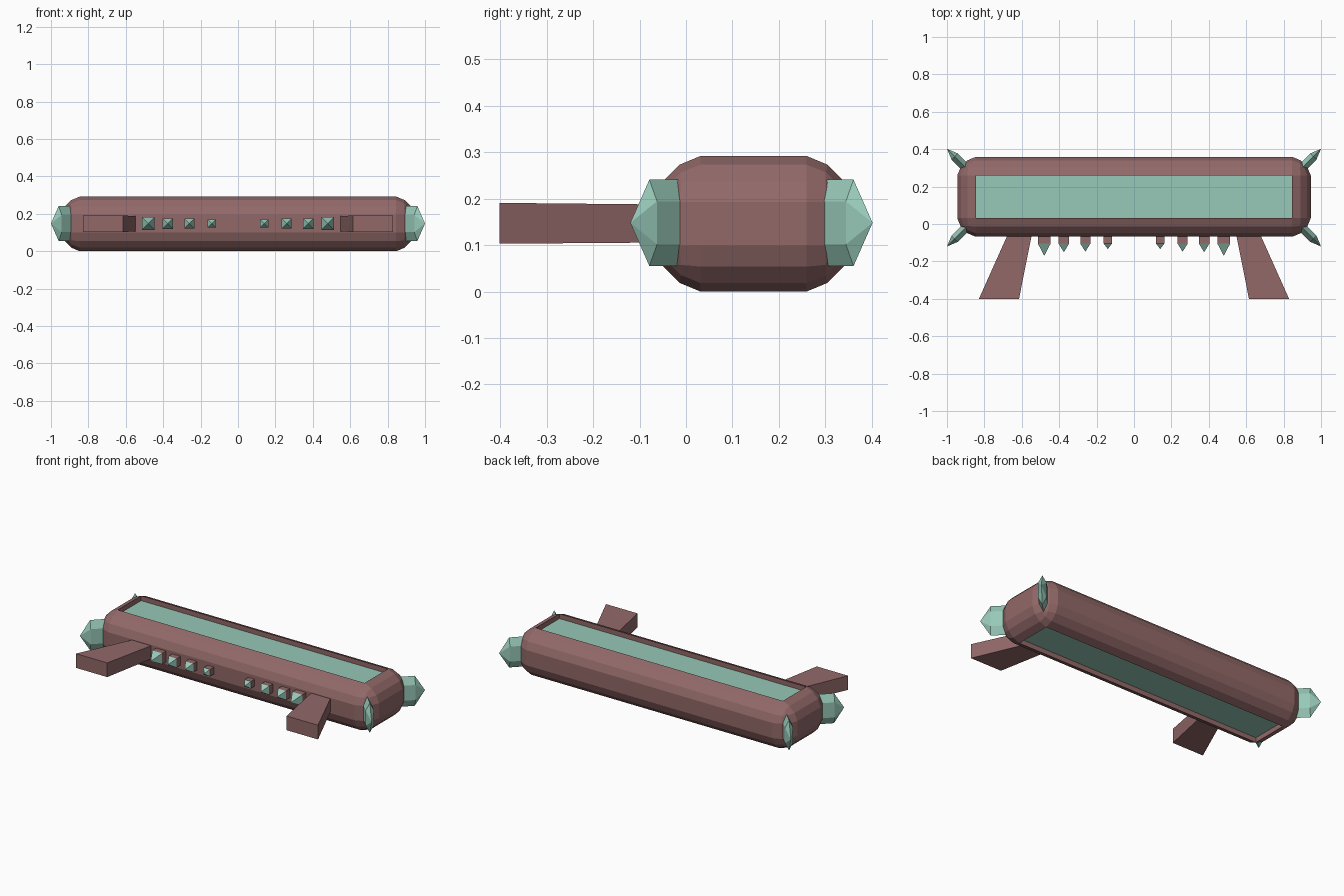
import bpy, bmesh
from math import cos, sin, pi
from mathutils import Matrix, Vector

if "Cube" in bpy.data.objects:
    bpy.data.objects.remove(bpy.data.objects["Cube"])


def material(name, color):
    m = bpy.data.materials.new(name)
    m.diffuse_color = color
    m.use_nodes = True
    m.node_tree.nodes["Principled BSDF"].inputs["Base Color"].default_value = m.diffuse_color
    return m


BROWN = material("brown", (0.29, 0.14, 0.14, 1))
TEAL = material("teal", (0.31, 0.58, 0.48, 1))


def finish(name, bm, *mats):
    bmesh.ops.recalc_face_normals(bm, faces=bm.faces)
    me = bpy.data.meshes.new(name)
    bm.to_mesh(me)
    bm.free()
    for m in mats:
        me.materials.append(m)
    ob = bpy.data.objects.new(name, me)
    bpy.context.collection.objects.link(ob)
    return ob


def loft(bm, rings, mat=0):
    """Skin between rings of points; a one-point ring makes a tip."""
    rings = [[bm.verts.new(p) for p in r] for r in rings]
    faces = []
    for a, b in zip(rings, rings[1:]):
        n = len(a)
        for i in range(n):
            j = (i + 1) % n
            faces.append(bm.faces.new((a[i], a[j], b[0]) if len(b) == 1
                                      else (a[i], a[j], b[j], b[i])))
    for r in (rings[0], rings[-1]):
        if len(r) > 2:
            faces.append(bm.faces.new(r))
    for f in faces:
        f.material_index = mat


def rect(x0, x1, y, z0, z1):
    return [(x0, y, z0), (x1, y, z0), (x1, y, z1), (x0, y, z1)]


# body: rounded bar with sunken coloured panels on top and bottom
bm = bmesh.new()
bmesh.ops.create_cube(bm, size=1, matrix=Matrix.Translation((0, 0.1455, 0.146))
                      @ Matrix.Diagonal((1.89, 0.427, 0.292, 1)))
bmesh.ops.bevel(bm, geom=bm.edges[:], offset=0.099, segments=3, profile=0.42,
                affect='EDGES')
bm.normal_update()
for f in [f for f in bm.faces if abs(f.normal.z) > 0.999]:
    sink = Vector((0, 0, -0.03 if f.normal.z > 0 else 0.03))
    new = bmesh.ops.extrude_discrete_faces(bm, faces=[f])["faces"][0]
    rim = [e for e in bm.edges if e.is_boundary and e not in new.edges[:]]
    walls = bmesh.ops.extrude_edge_only(bm, edges=rim)["geom"]
    bmesh.ops.translate(bm, vec=sink, verts=new.verts[:])
    bmesh.ops.translate(bm, vec=sink,
                        verts=[v for v in walls if isinstance(v, bmesh.types.BMVert)])
    bmesh.ops.remove_doubles(bm, verts=bm.verts[:], dist=1e-5)
    new.material_index = 1
finish("body", bm, BROWN, TEAL)

ZC = 0.148
STUDS = ((0.14, 0.022, -0.134), (0.26, 0.027, -0.148),
         (0.375, 0.028, -0.151), (0.48, 0.034, -0.17))

for s, side in ((-1, "left"), (1, "right")):
    # splayed front legs
    bm = bmesh.new()
    loft(bm, [rect(s * 0.535, s * 0.65, 0.0, 0.106, 0.187),
              rect(s * 0.615, s * 0.83, -0.402, 0.103, 0.191)])
    finish("leg_" + side, bm, BROWN)

    # pointed studs on square pegs
    for i, (x, h, tip) in enumerate(STUDS):
        bm = bmesh.new()
        x *= s
        loft(bm, [rect(x - h, x + h, y, ZC - h, ZC + h) for y in (-0.04, -0.105)])
        loft(bm, [rect(x - h, x + h, -0.105, ZC - h, ZC + h), [(x, tip, ZC)]], 1)
        finish(f"stud_{side}_{i + 1}", bm, BROWN, TEAL)

    # flattened six-sided crystals on the four corners
    for t, tip_y, end in ((-1, -0.12, "front"), (1, 0.402, "back")):
        d = Vector((s, t, 0)).normalized()
        w = Vector((-d.y, d.x, 0))
        tip = Vector((s, tip_y, ZC))

        def ring(back):
            return [tip - d * back + w * 0.027 * cos(a) + Vector((0, 0, 0.093 * sin(a)))
                    for a in (pi / 6 + k * pi / 3 for k in range(6))]
        bm = bmesh.new()
        loft(bm, [ring(0.16), ring(0.058), [tip]])
        finish(f"crystal_{end}_{side}", bm, TEAL)
